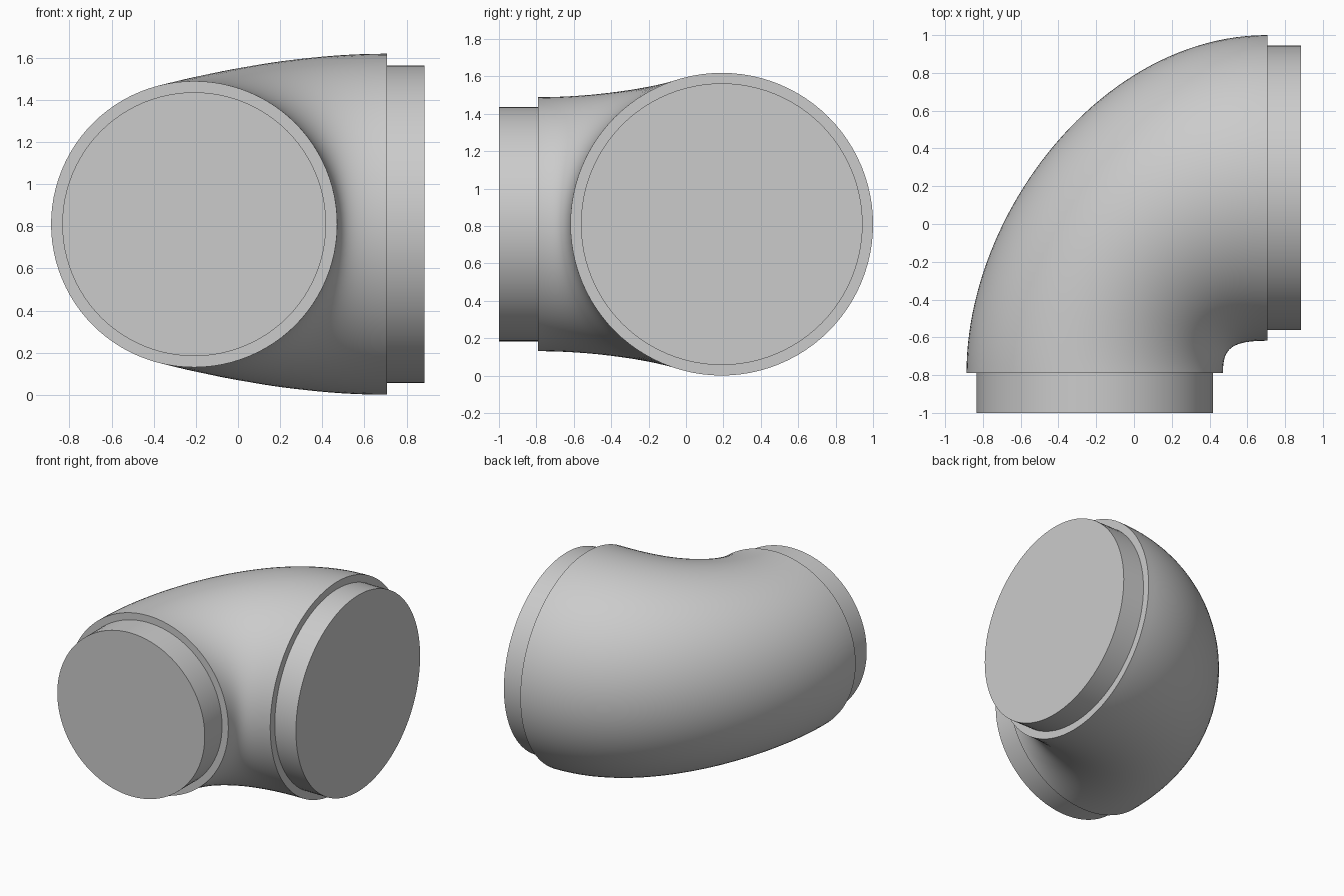
import bpy, bmesh, math
from mathutils import Vector

old = bpy.data.objects.get("Cube")
if old:
    bpy.data.objects.remove(old)

SIDES, STEPS = 96, 48
AXIS_Z = 0.81

grey = bpy.data.materials.new("plain grey")
grey.use_nodes = True
grey.diffuse_color = (0.6, 0.6, 0.6, 1)
grey.node_tree.nodes["Principled BSDF"].inputs["Base Color"].default_value = (0.6, 0.6, 0.6, 1)


def bezier(t, a, b, c, d):
    s = 1 - t
    return a * s**3 + b * 3 * s * s * t + c * 3 * s * t * t + d * t**3


def rail(start, end, lead, tail):
    """Plan curve that leaves along +y and arrives along +x."""
    a, d = Vector(start), Vector(end)
    return lambda t: bezier(t, a, a + Vector((0, lead)), d - Vector((tail, 0)), d)


def loft(name, outer, inner, height, steps):
    """Skin of elliptical sections spanning the outer and inner rails."""
    bm = bmesh.new()
    rings = []
    for i in range(steps + 1):
        t = i / steps
        o, n = outer(t), inner(t)
        mid, half = (o + n) / 2, (n - o) / 2
        ring = []
        for k in range(SIDES):
            ang = 2 * math.pi * k / SIDES
            p = mid + half * math.cos(ang)
            ring.append(bm.verts.new((p.x, p.y, AXIS_Z + height(t) * math.sin(ang))))
        rings.append(ring)
    for lo, hi in zip(rings, rings[1:]):
        for k in range(SIDES):
            j = (k + 1) % SIDES
            bm.faces.new((lo[k], lo[j], hi[j], hi[k]))
    bm.faces.new(rings[0])
    bm.faces.new(rings[-1])
    bmesh.ops.recalc_face_normals(bm, faces=bm.faces)
    mesh = bpy.data.meshes.new(name)
    bm.to_mesh(mesh)
    bm.free()
    mesh.materials.append(grey)
    obj = bpy.data.objects.new(name, mesh)
    bpy.context.collection.objects.link(obj)
    bpy.ops.object.select_all(action="DESELECT")
    obj.select_set(True)
    bpy.context.view_layer.objects.active = obj
    bpy.ops.object.shade_smooth_by_angle(angle=math.radians(35))


def stub(name, a, b, radius):
    """Straight round spigot from a to b in plan."""
    a, b = Vector(a), Vector(b)
    d = (b - a).normalized()
    side = Vector((d.y, -d.x)) * radius
    loft(name, lambda t: a.lerp(b, t) - side, lambda t: a.lerp(b, t) + side,
         lambda t: radius, 1)


# Bent body, widening from the front mouth to the side mouth
R_FRONT, R_SIDE = 0.679, 0.809
FRONT, SIDE = (-0.208, -0.79), (0.706, 0.191)
outer = rail((FRONT[0] - R_FRONT, FRONT[1]), (SIDE[0], SIDE[1] + R_SIDE), 0.85, 0.87)
inner = rail((FRONT[0] + R_FRONT, FRONT[1]), (SIDE[0], SIDE[1] - R_SIDE), 0.125, 0.2)
loft("elbow_body", outer, inner,
     lambda t: R_FRONT + (R_SIDE - R_FRONT) * t * t * (3 - 2 * t), STEPS)

# Narrower spigots at both mouths
stub("front_spigot", (FRONT[0], -1.0), (FRONT[0], FRONT[1] + 0.01), 0.626)
stub("side_spigot", (SIDE[0] - 0.01, SIDE[1]), (0.885, SIDE[1]), 0.753)
